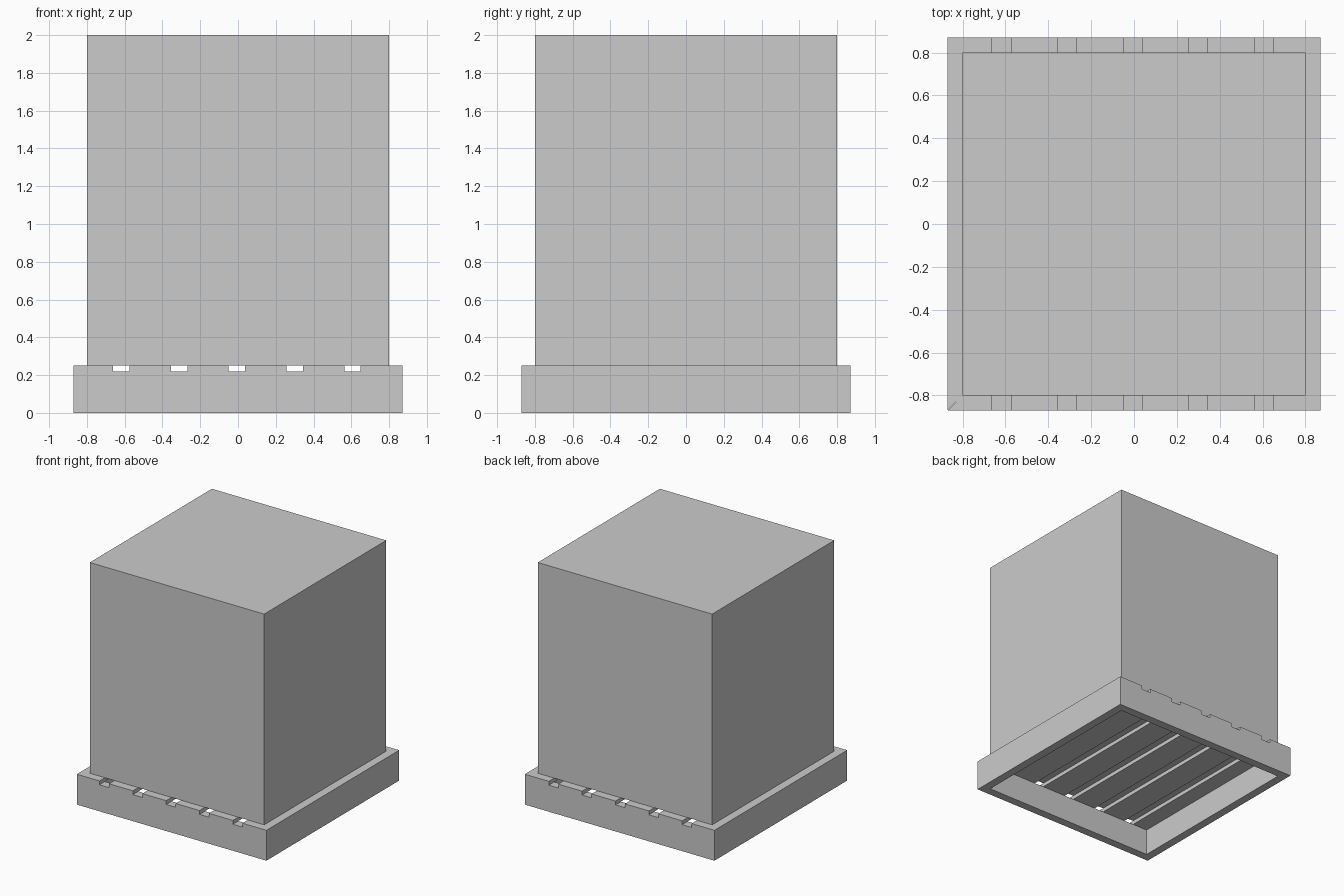
import bpy, bmesh
from math import pi
from mathutils import Matrix

if "Cube" in bpy.data.objects:
    bpy.data.objects.remove(bpy.data.objects["Cube"])

BOX, RIM = 0.80, 0.87                 # half widths of crate body and base
DECK, TOP, HEIGHT = 0.22, 0.252, 2.0  # slat underside, base top, overall height
GAP = 0.0435                          # half width of a slot
SLOTS = [-0.006 + 0.306 * i for i in range(-2, 3)]


def finish(bm, name):
    bmesh.ops.recalc_face_normals(bm, faces=bm.faces)
    mesh = bpy.data.meshes.new(name)
    bm.to_mesh(mesh)
    bm.free()
    obj = bpy.data.objects.new(name, mesh)
    bpy.context.collection.objects.link(obj)
    return obj


def box(name, x0, x1, y0, y1, z0, z1):
    bm = bmesh.new()
    size = Matrix.Diagonal((x1 - x0, y1 - y0, z1 - z0, 1))
    centre = Matrix.Translation(((x0 + x1) / 2, (y0 + y1) / 2, (z0 + z1) / 2))
    bmesh.ops.create_cube(bm, size=1, matrix=centre @ size)
    return finish(bm, name)


def rail(name, angle, slots=()):
    """Mitred base rail, notched along its top edge, turned to its side."""
    profile = [(-RIM, 0), (RIM, 0), (RIM, TOP)]
    for c in sorted(slots, reverse=True):
        profile += [(c + GAP, TOP), (c + GAP, DECK), (c - GAP, DECK), (c - GAP, TOP)]
    profile.append((-RIM, TOP))
    bm = bmesh.new()
    outer = [bm.verts.new((x, -RIM, z)) for x, z in profile]
    inner = [bm.verts.new((max(-BOX, min(BOX, x)), -BOX, z)) for x, z in profile]
    bm.faces.new(outer)
    bm.faces.new(inner[::-1])
    n = len(profile)
    for i in range(n):
        j = (i + 1) % n
        bm.faces.new((outer[i], inner[i], inner[j], outer[j]))
    bmesh.ops.transform(bm, matrix=Matrix.Rotation(angle, 4, 'Z'), verts=bm.verts)
    return finish(bm, name)


# Crate body
box("crate_body", -BOX, BOX, -BOX, BOX, TOP, HEIGHT)

# Base rails, notched at front and back
rail("front_rail", 0, SLOTS)
rail("back_rail", pi, [-c for c in SLOTS])
rail("right_rail", pi / 2)
rail("left_rail", -pi / 2)

# Deck slats under the body, with gaps in line with the notches
starts = [-BOX] + [c + GAP for c in SLOTS]
ends = [c - GAP for c in SLOTS] + [BOX]
for i, (a, b) in enumerate(zip(starts, ends)):
    box(f"deck_slat_{i + 1}", a, b, -BOX, BOX, DECK, TOP)
